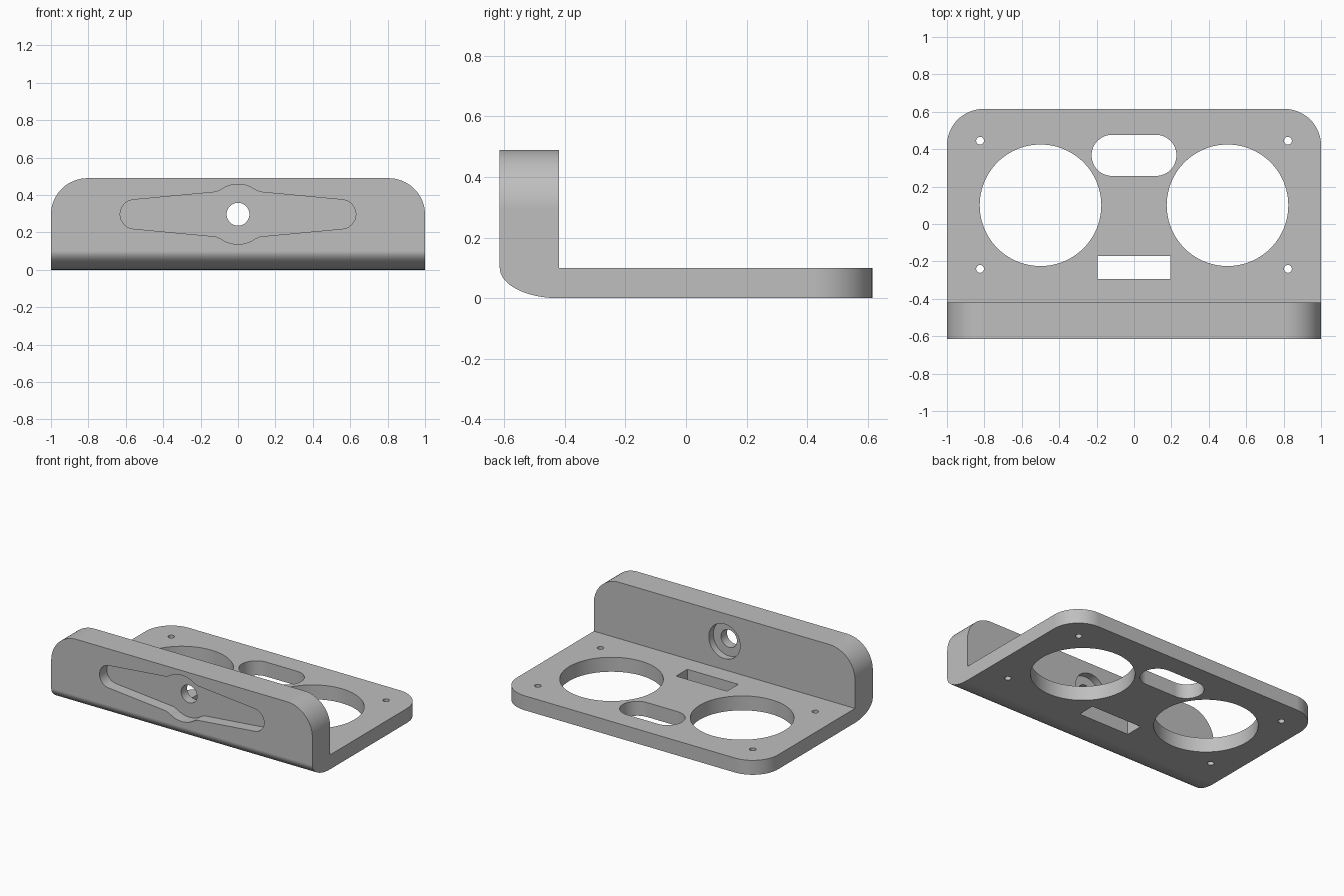
import bpy, bmesh
from math import sin, cos, radians

cube = bpy.data.objects.get("Cube")
if cube:
    bpy.data.objects.remove(cube, do_unlink=True)

grey = bpy.data.materials.new("plain grey")
grey.use_nodes = True
grey.diffuse_color = (0.52, 0.52, 0.52, 1)
grey.node_tree.nodes["Principled BSDF"].inputs["Base Color"].default_value = grey.diffuse_color


def arc(cx, cy, rx, ry, start, end, steps):
    angles = [radians(start + (end - start) * i / steps) for i in range(steps + 1)]
    return [(cx + rx * cos(a), cy + ry * sin(a)) for a in angles]


def circle(cx, cy, r, steps=64):
    return arc(cx, cy, r, r, 0, 360, steps)[:-1]


def prism(name, outline, axis, lo, hi):
    """Extrude a 2D outline along x (outline in y,z), y (x,z) or z (x,y)."""
    place = {"x": lambda a, b, t: (t, a, b),
             "y": lambda a, b, t: (a, t, b),
             "z": lambda a, b, t: (a, b, t)}[axis]
    bm = bmesh.new()
    low = [bm.verts.new(place(a, b, lo)) for a, b in outline]
    high = [bm.verts.new(place(a, b, hi)) for a, b in outline]
    bm.faces.new(low)
    bm.faces.new(high)
    n = len(outline)
    for i in range(n):
        j = (i + 1) % n
        bm.faces.new((low[i], low[j], high[j], high[i]))
    bmesh.ops.recalc_face_normals(bm, faces=bm.faces)
    mesh = bpy.data.meshes.new(name)
    bm.to_mesh(mesh)
    bm.free()
    mesh.materials.append(grey)
    obj = bpy.data.objects.new(name, mesh)
    bpy.context.collection.objects.link(obj)
    return obj


FRONT, INNER, BACK = -0.615, -0.42, 0.615
TOP, PLATE, HOLE_Z = 0.49, 0.1, 0.297

# L-shaped bracket with a rounded lower front edge
profile = [(BACK, 0), (BACK, PLATE), (INNER, PLATE), (INNER, TOP), (FRONT, TOP)]
profile += arc(INNER, PLATE, INNER - FRONT, PLATE, 180, 270, 16)
bracket = prism("mounting_bracket", profile, "x", -1, 1)

# Rounded outer corners of the plate and the wall
bm = bmesh.new()
bm.from_mesh(bracket.data)


def is_corner(edge):
    a, b = (v.co for v in edge.verts)
    if abs(a.x - b.x) > 0.01:
        return False
    return (min(a.y, b.y) > BACK - 0.01) or (min(a.z, b.z) > TOP - 0.01)


bmesh.ops.bevel(bm, geom=[e for e in bm.edges if is_corner(e)], offset=0.195,
                offset_type="OFFSET", segments=16, profile=0.5, affect="EDGES")
bm.to_mesh(bracket.data)
bm.free()

# Openings through the plate
cutters = []


def plate_cut(name, outline):
    cutters.append(prism(name, outline, "z", -0.1, 0.2))


for side in (-1, 1):
    plate_cut("large_opening", circle(side * 0.5, 0.1, 0.325, 96))
    for y in (-0.24, 0.445):
        plate_cut("screw_hole", circle(side * 0.823, y, 0.021, 24))
plate_cut("slot", arc(0.117, 0.367, 0.11, 0.11, -90, 90, 24)
          + arc(-0.117, 0.367, 0.11, 0.11, 90, 270, 24))
plate_cut("rectangular_opening",
          [(-0.195, -0.293), (0.195, -0.293), (0.195, -0.17), (-0.195, -0.17)])

# Tapered recess in the front of the wall, with a round boss area in the middle
upper = [(0.118, 0.119)] + arc(0, 0, 0.16, 0.16, 55, 125, 20) + [(-0.118, 0.119)]
left_end = arc(0.552, 0, 0.078, 0.078, -85, 85, 24)
recess = left_end + upper + [(-x, -z) for x, z in left_end + upper]
recess = [(x, z + HOLE_Z) for x, z in recess]
cutters.append(prism("front_recess", recess, "y", FRONT - 0.1, FRONT + 0.08))

# Bolt hole and its counterbore on the inner side of the wall
cutters.append(prism("counterbore", circle(0, HOLE_Z, 0.12), "y", INNER - 0.05, INNER + 0.1))
cutters.append(prism("bolt_hole", circle(0, HOLE_Z, 0.061, 48), "y", FRONT - 0.2, INNER + 0.2))

bpy.ops.object.select_all(action="DESELECT")
bracket.select_set(True)
bpy.context.view_layer.objects.active = bracket
for cutter in cutters:
    cutter.hide_render = True
    mod = bracket.modifiers.new("cut", "BOOLEAN")
    mod.operation = "DIFFERENCE"
    mod.solver = "EXACT"
    mod.object = cutter
    bpy.ops.object.modifier_apply(modifier=mod.name)
    bpy.data.objects.remove(cutter, do_unlink=True)

# Smooth curves with crisp edges
bpy.ops.object.shade_smooth_by_angle(angle=radians(30))
weighted = bracket.modifiers.new("weighted normals", "WEIGHTED_NORMAL")
weighted.keep_sharp = True
